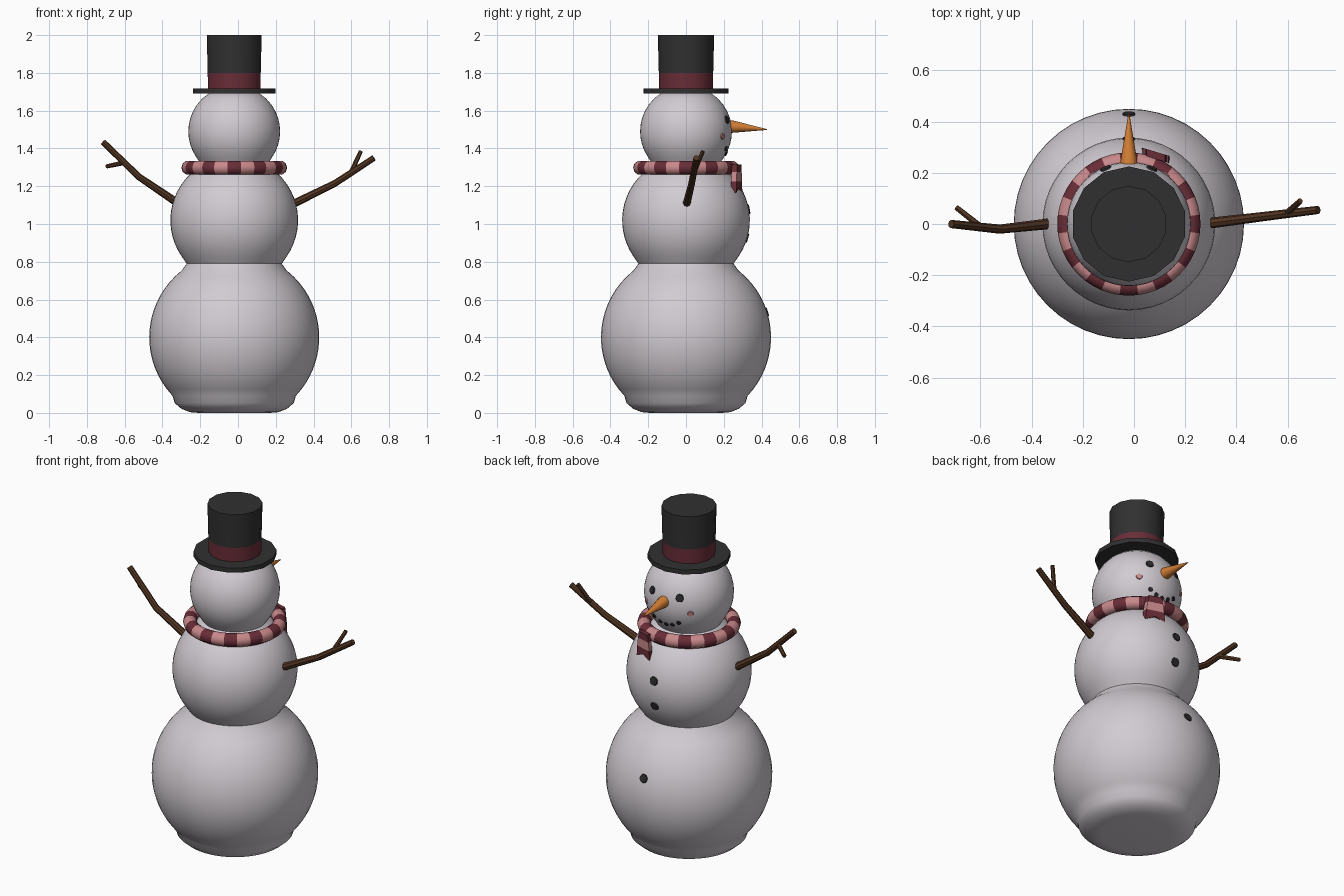
import bpy, bmesh, math
from mathutils import Vector

if "Cube" in bpy.data.objects:
    bpy.data.objects.remove(bpy.data.objects["Cube"])

CX = -0.02  # the body axis sits slightly left of the twig span


def material(name, rgb):
    m = bpy.data.materials.new(name)
    m.diffuse_color = (*rgb, 1)
    m.use_nodes = True
    m.node_tree.nodes["Principled BSDF"].inputs["Base Color"].default_value = m.diffuse_color
    return m


SNOW = material("snow", (0.64, 0.60, 0.64))
BLACK = material("hat_black", (0.03, 0.03, 0.03))
RED = material("dark_red", (0.14, 0.026, 0.038))
PINK = material("pink", (0.58, 0.25, 0.26))
ORANGE = material("carrot_orange", (0.65, 0.21, 0.035))
BROWN = material("twig_brown", (0.085, 0.036, 0.016))
COAL = material("coal", (0.025, 0.025, 0.027))


def finish(name, bm, mats, rule=None, angle=40):
    bmesh.ops.recalc_face_normals(bm, faces=bm.faces[:])
    if rule:
        for f in bm.faces:
            f.material_index = rule(f)
    me = bpy.data.meshes.new(name)
    bm.to_mesh(me)
    bm.free()
    for m in mats:
        me.materials.append(m)
    ob = bpy.data.objects.new(name, me)
    bpy.context.collection.objects.link(ob)
    bpy.ops.object.select_all(action='DESELECT')
    ob.select_set(True)
    bpy.context.view_layer.objects.active = ob
    if angle:
        bpy.ops.object.shade_smooth_by_angle(angle=math.radians(angle))
    return ob


def skin(bm, rings, closed=False):
    """Join rings of points with quads; cap the ends unless closed."""
    rs = [[bm.verts.new(p) for p in r] for r in rings]
    n = len(rs[0])
    pairs = list(zip(rs, rs[1:])) + ([(rs[-1], rs[0])] if closed else [])
    for a, b in pairs:
        for i in range(n):
            j = (i + 1) % n
            bm.faces.new((a[i], a[j], b[j], b[i]))
    if not closed:
        bm.faces.new(rs[0])
        bm.faces.new(rs[-1])


def lathe(profile, n):
    bm = bmesh.new()
    ang = [math.pi / 2 + math.tau * i / n for i in range(n)]
    skin(bm, [[(CX + r * math.cos(a), r * math.sin(a), z) for a in ang]
              for r, z in profile])
    return bm


def tube(bm, pts, radii, n=8):
    """Tapered stick through points."""
    pts = [Vector(p) for p in pts]
    rings = []
    for i, (p, r) in enumerate(zip(pts, radii)):
        d = (pts[min(i + 1, len(pts) - 1)] - pts[max(i - 1, 0)]).normalized()
        u = d.cross(Vector((0, 1, 0.05))).normalized()
        v = d.cross(u)
        rings.append([p + r * (u * math.cos(math.tau * k / n) + v * math.sin(math.tau * k / n))
                      for k in range(n)])
    skin(bm, rings)


# snow body: three balls blended into one turned shape
BALLS = [(0.40, 0.45), (1.02, 0.338), (1.49, 0.243)]


def body_radius(z):
    p = 14
    rs = [math.sqrt(max(0, R * R - (z - c) ** 2)) for c, R in BALLS]
    return sum(r ** p for r in rs) ** (1 / p)


profile = [(0.19, 0), (0.235, 0.004), (0.28, 0.022), (0.315, 0.052)]
profile += [(body_radius(z), z) for z in [0.09 + 0.035 * i for i in range(46)]]
profile.append((body_radius(1.70), 1.70))
finish("snow_body", lathe(profile, 48), [SNOW], angle=60)

# top hat with a band coloured by height
hat = [(0.225, 1.69), (0.225, 1.717), (0.143, 1.717), (0.144, 1.80), (0.149, 2.0)]
finish("top_hat", lathe(hat, 14), [BLACK, RED],
       lambda f: int(1.73 < f.calc_center_median().z < 1.79))

# striped scarf ring: 24 bands, dark ones every 30 degrees
bm = bmesh.new()
rings = []
for i in range(48):
    a = math.radians(-90 + 7.5 * i)
    ring = []
    for k in range(10):
        t = math.tau * k / 10
        r = 0.243 + 0.037 * math.cos(t)
        ring.append((CX + r * math.cos(a), r * math.sin(a), 1.298 + 0.038 * math.sin(t)))
    rings.append(ring)
skin(bm, rings, closed=True)


def stripe(f):
    c = f.calc_center_median()
    a = math.degrees(math.atan2(c.y, c.x - CX)) + 360
    return int(7.5 < a % 30 < 22.5)


finish("scarf_ring", bm, [RED, PINK], stripe, angle=60)

# scarf tail hanging at the front, with a notched end
bm = bmesh.new()
rows = [(1.315, 0.036), (1.275, 0.043), (1.225, 0.05), (1.165, 0.054)]
rings = []
for z, w in rows:
    notch = 0.025 if z < 1.2 else 0
    ring = []
    for dx, dy in ((-1, -1), (0, -1), (1, -1), (1, 1), (0, 1), (-1, 1)):
        x = 0.085 + dx * w
        ring.append((x, 0.268 - 0.30 * (x - 0.085) + dy * 0.014,
                     z + (notch if dx == 0 else 0)))
    rings.append(ring)
skin(bm, rings)
finish("scarf_tail", bm, [RED, PINK],
       lambda f: int(1.225 < f.calc_center_median().z < 1.28), angle=0)

# carrot nose
bm = bmesh.new()
tube(bm, [(CX, 0.215, 1.516), (CX, 0.25, 1.515), (CX, 0.43, 1.50)], [0.035, 0.032, 0.002], 12)
finish("carrot_nose", bm, [ORANGE])


# flat pebbles lying on a ball
def pebble(name, ball, x, z, r, mat):
    c, R = BALLS[ball]
    y = math.sqrt(R * R - x * x - (z - c) ** 2)
    n = Vector((x, y, z - c)).normalized()
    bm = bmesh.new()
    bmesh.ops.create_cone(bm, cap_ends=True, segments=10, radius1=r, radius2=r * 0.85, depth=0.009)
    bm.transform(n.to_track_quat('Z', 'Y').to_matrix().to_4x4())
    bmesh.ops.translate(bm, verts=bm.verts[:], vec=Vector((CX, 0, c)) + n * R)
    finish(name, bm, [mat], angle=30)


for side, s in (("left", -1), ("right", 1)):
    pebble("eye_" + side, 2, s * 0.09, 1.552, 0.024, COAL)
    pebble("cheek_" + side, 2, s * 0.145, 1.464, 0.018, PINK)
for i in range(-2, 3):
    pebble(f"mouth_pebble_{i + 3}", 2, i * 0.04, 1.372 + 0.007 * i * i, 0.014, COAL)
for i, (ball, z) in enumerate([(1, 1.078), (1, 0.925), (0, 0.535)]):
    pebble(f"button_{i + 1}", ball, 0, z, 0.027, COAL)

# twig arms, each with a small side twig
ARMS = {
    "left": ([(-0.28, 0.0, 1.085), (-0.34, 0.0, 1.125), (-0.525, -0.02, 1.25), (-0.715, 0.0, 1.435)],
             [(-0.60, -0.01, 1.325), (-0.695, 0.065, 1.305)]),
    "right": ([(0.24, 0.0, 1.085), (0.31, 0.005, 1.115), (0.513, 0.03, 1.215), (0.72, 0.055, 1.35)],
              [(0.595, 0.04, 1.265), (0.65, 0.09, 1.385)]),
}
for side, (arm, twig) in ARMS.items():
    bm = bmesh.new()
    tube(bm, arm, [0.021, 0.021, 0.018, 0.016])
    tube(bm, twig, [0.013, 0.011], 6)
    finish("twig_arm_" + side, bm, [BROWN], angle=30)
